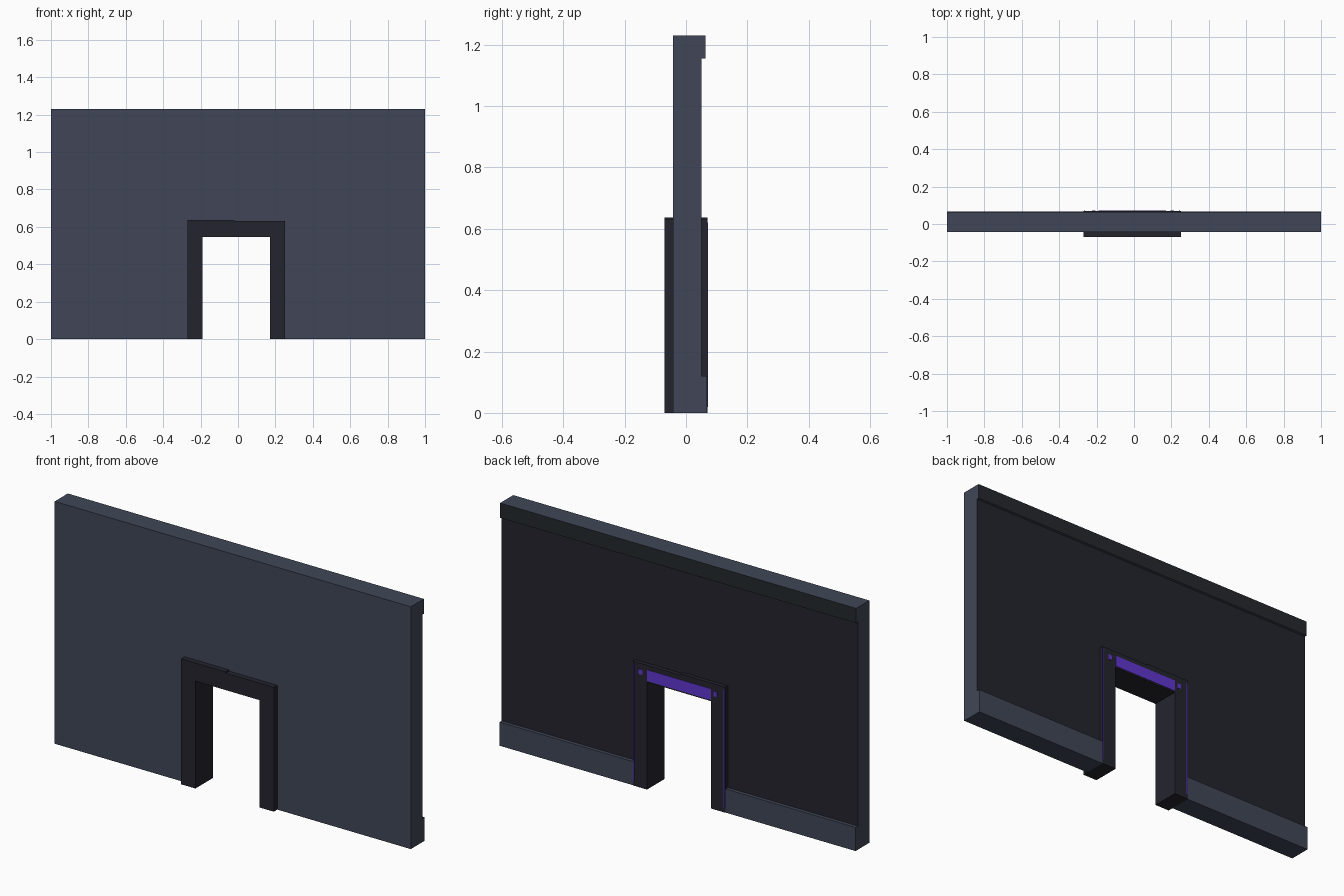
import bpy, bmesh

if "Cube" in bpy.data.objects:
    bpy.data.objects.remove(bpy.data.objects["Cube"])


def material(name, rgb):
    m = bpy.data.materials.new(name)
    m.diffuse_color = (*rgb, 1.0)
    m.use_nodes = True
    m.node_tree.nodes["Principled BSDF"].inputs["Base Color"].default_value = m.diffuse_color
    return m


SLATE = material("slate wall", (0.052, 0.062, 0.095))
DARK = material("dark frame", (0.0176, 0.0176, 0.0273))
CHARCOAL = material("charcoal trim", (0.0180, 0.0215, 0.0270))
PURPLE = material("purple light", (0.115, 0.038, 0.62))


def extrude_profile(name, profile, y0, y1, mat, back_mat=None):
    """Extrude an x-z outline from y0 to y1; back_mat colours faces looking to +y."""
    bm = bmesh.new()
    face = bm.faces.new([bm.verts.new((x, y0, z)) for x, z in profile])
    res = bmesh.ops.extrude_face_region(bm, geom=[face])
    verts = [g for g in res["geom"] if isinstance(g, bmesh.types.BMVert)]
    bmesh.ops.translate(bm, verts=verts, vec=(0, y1 - y0, 0))
    bmesh.ops.recalc_face_normals(bm, faces=bm.faces)
    bm.normal_update()
    me = bpy.data.meshes.new(name)
    me.materials.append(mat)
    if back_mat:
        me.materials.append(back_mat)
        for f in bm.faces:
            f.material_index = 1 if f.normal.y > 0.9 else 0
    bm.to_mesh(me)
    bm.free()
    ob = bpy.data.objects.new(name, me)
    bpy.context.collection.objects.link(ob)
    return ob


def box(name, x0, x1, y0, y1, z0, z1, mat, back_mat=None):
    return extrude_profile(name, [(x0, z0), (x1, z0), (x1, z1), (x0, z1)],
                           y0, y1, mat, back_mat)


# Doorway dimensions: outer and inner edges of the frame
OL, OR, IL, IR = -0.27, 0.25, -0.19, 0.17
HEAD, TOP, STEP = 0.545, 0.637, 0.631
FRONT, BACK = -0.07, 0.07

# Wall with a doorway; its back panel is dark
extrude_profile("wall", [(-1, 0), (OL, 0), (OL, STEP), (OR, STEP), (OR, 0),
                         (1, 0), (1, 1.23), (-1, 1.23)],
                -0.042, 0.05, SLATE, DARK)

# Top rail and skirting on the back
box("top_rail", -1, 1, 0.05, 0.063, 1.155, 1.23, SLATE, CHARCOAL)
box("skirting_left", -1, OL, 0.05, 0.068, 0, 0.12, SLATE)
box("skirting_right", OR, 1, 0.05, 0.068, 0, 0.12, SLATE)

# Door frame with a slightly stepped head
extrude_profile("door_frame", [(OL, 0), (IL, 0), (IL, HEAD), (IR, HEAD), (IR, 0),
                               (OR, 0), (OR, STEP), (-0.02, STEP), (-0.02, TOP),
                               (OL, TOP)],
                FRONT, BACK, DARK)

# Purple light plates on the back of the frame
box("head_light", IL, IR, BACK, BACK + 0.002, 0.552, 0.608, PURPLE)
for side, xc in (("left", -0.215), ("right", 0.205)):
    box("corner_light_" + side, xc - 0.01, xc + 0.01, BACK, BACK + 0.002,
        0.575, 0.6, PURPLE)
for side, xc in (("left", OL + 0.006), ("right", OR - 0.006)):
    box("edge_light_" + side, xc - 0.003, xc + 0.003, BACK, BACK + 0.001,
        0.02, 0.62, PURPLE)
